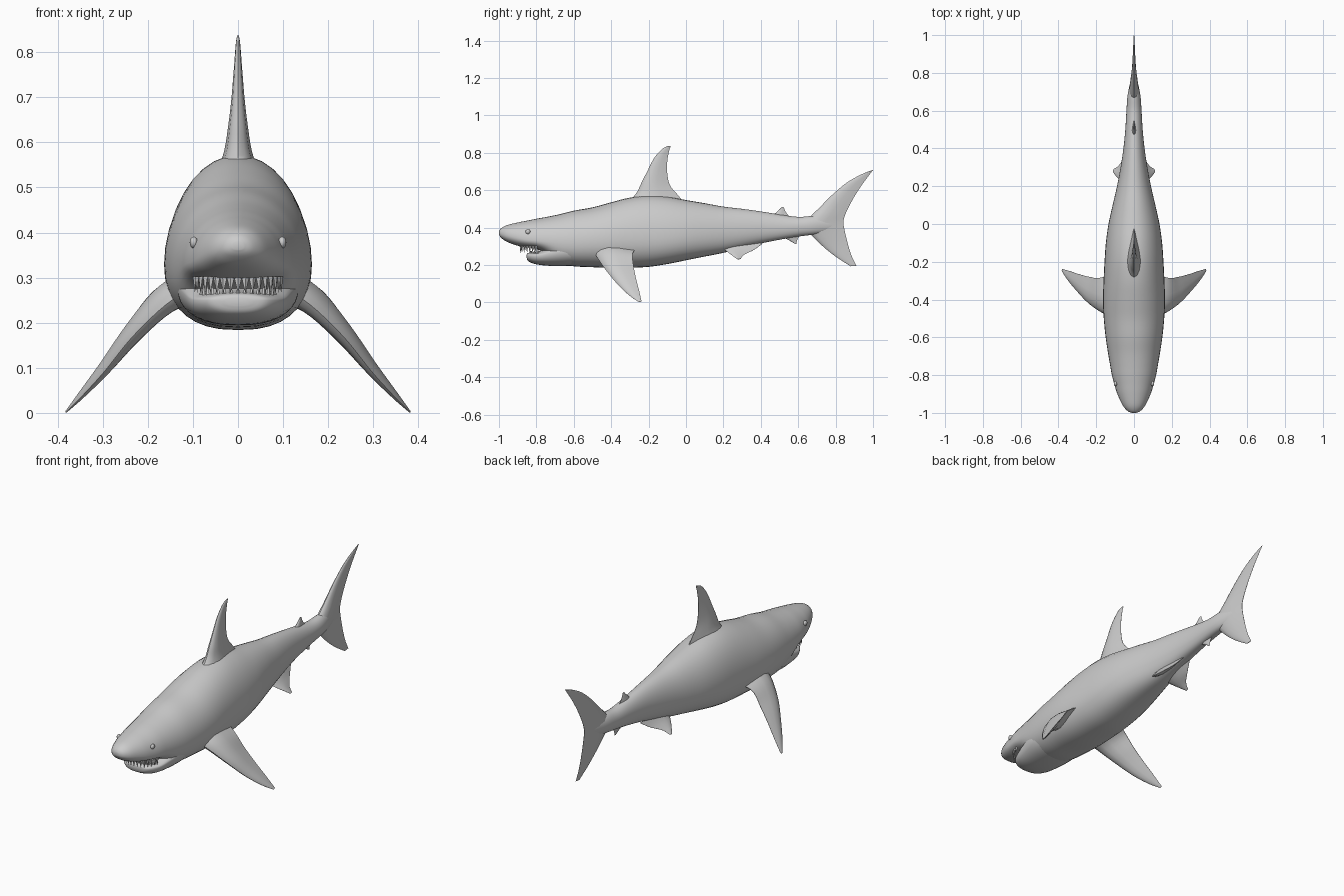
import bpy, bmesh, math
from mathutils import Vector

if "Cube" in bpy.data.objects:
    bpy.data.objects.remove(bpy.data.objects["Cube"])

skin = bpy.data.materials.new("shark grey")
skin.diffuse_color = (0.6, 0.6, 0.6, 1)
skin.use_nodes = True
skin.node_tree.nodes["Principled BSDF"].inputs["Base Color"].default_value = skin.diffuse_color


def smooth_rows(rows, steps):
    """Catmull-Rom interpolation of rows of numbers."""
    out = []
    n = len(rows)
    for i in range(n - 1):
        p0, p1, p2, p3 = (rows[max(i - 1, 0)], rows[i], rows[i + 1], rows[min(i + 2, n - 1)])
        for s in range(steps):
            t = s / steps
            out.append([0.5 * (2 * b + (c - a) * t + (2 * a - 5 * b + 4 * c - d) * t * t
                               + (3 * b - a - 3 * c + d) * t ** 3)
                        for a, b, c, d in zip(p0, p1, p2, p3)])
    out.append(list(rows[-1]))
    return out


def finish(name, bm, angle=50):
    bmesh.ops.recalc_face_normals(bm, faces=bm.faces)
    me = bpy.data.meshes.new(name)
    bm.to_mesh(me)
    bm.free()
    me.materials.append(skin)
    ob = bpy.data.objects.new(name, me)
    bpy.context.collection.objects.link(ob)
    bpy.ops.object.select_all(action='DESELECT')
    ob.select_set(True)
    bpy.context.view_layer.objects.active = ob
    bpy.ops.object.shade_smooth_by_angle(angle=math.radians(angle))
    return ob


def loft(name, rings):
    bm = bmesh.new()
    loops = [[bm.verts.new(p) for p in ring] for ring in rings]
    k = len(rings[0])
    for a, b in zip(loops, loops[1:]):
        for i in range(k):
            j = (i + 1) % k
            bm.faces.new((a[i], a[j], b[j], b[i]))
    bm.faces.new(loops[0])
    bm.faces.new(loops[-1])
    return finish(name, bm)


def hull(name, rows, steps=4, sides=36):
    """Rows of y, bottom, top, half width, height of the widest point."""
    rings = []
    for y, zb, zt, w, zc in smooth_rows(rows, steps):
        ring = []
        for i in range(sides):
            a = 2 * math.pi * i / sides
            c, s = math.cos(a), math.sin(a)
            if s >= 0:
                ring.append((w * c, y, zc + (zt - zc) * s))
            else:       # fuller, flatter belly
                x = math.copysign(abs(c) ** 0.8, c)
                ring.append((w * x, y, zc - (zc - zb) * abs(s) ** 0.9))
        rings.append(ring)
    return loft(name, rings)


def fin(name, rows, normal, steps=5, mirrored=False):
    """Rows of leading point, trailing point, thickness; rounded front, thin back."""
    normal = Vector(normal).normalized()
    foil = [(0, 0), (.04, .45), (.14, .8), (.32, 1), (.55, .8), (.8, .38), (1, .04)]
    outline = foil + [(u, -v) for u, v in reversed(foil[1:])]
    rings = []
    for r in smooth_rows([list(a) + list(b) + [t] for a, b, t in rows], steps):
        lead, trail = Vector(r[:3]), Vector(r[3:6])
        rings.append([lead.lerp(trail, u) + normal * (v * r[6] / 2) for u, v in outline])
    ob = loft(name, rings)
    if mirrored:
        ob.modifiers.new("mirror", 'MIRROR').use_mirror_merge = False
    return ob


def upright(rows):
    return [((0, a, b), (0, c, d), t) for a, b, c, d, t in rows]


# Body with snout and upper jaw
hull("body", [
    (-1.0, .362, .38, .012, .37), (-.99, .347, .395, .034, .367), (-.96, .325, .412, .06, .36),
    (-.9, .303, .427, .088, .345), (-.85, .293, .437, .104, .335), (-.8, .285, .447, .117, .33),
    (-.75, .262, .456, .126, .325), (-.68, .21, .47, .138, .32), (-.6, .193, .49, .15, .32),
    (-.5, .188, .508, .16, .325), (-.4, .184, .535, .164, .33), (-.3, .185, .56, .161, .335),
    (-.2, .19, .572, .156, .34), (-.1, .205, .565, .149, .345), (0, .225, .547, .135, .355),
    (.1, .245, .53, .113, .365), (.2, .265, .512, .09, .375), (.3, .29, .5, .071, .385),
    (.4, .315, .486, .056, .395), (.5, .335, .47, .046, .4), (.6, .352, .457, .04, .405),
    (.68, .362, .462, .034, .41), (.75, .375, .455, .02, .415), (.8, .395, .44, .008, .418)])

# Lower jaw
hull("lower_jaw", [
    (-.852, .238, .256, .03, .248), (-.845, .222, .264, .062, .25), (-.82, .209, .268, .086, .25),
    (-.78, .2, .275, .105, .252), (-.72, .195, .3, .121, .265), (-.64, .195, .32, .135, .28),
    (-.56, .2, .32, .13, .28)])

# Teeth along both jaws
def teeth(name, count, half_angle, rx, ry, yc, z, rise, length, r):
    bm = bmesh.new()
    for i in range(count):
        a = half_angle * (2 * i / (count - 1) - 1)
        base = Vector((rx * math.sin(a), yc - ry * math.cos(a), z + rise * math.sin(a) ** 2))
        tang = Vector((rx * math.cos(a), ry * math.sin(a), 0)).normalized()
        out = Vector((tang.y, -tang.x, 0))
        tip = bm.verts.new(base + Vector((0, 0, length)))
        ring = [bm.verts.new(base + tang * r * c + out * r * 0.5 * s)
                for c, s in ((1, 0), (0, 1), (-1, 0), (0, -1))]
        bm.faces.new(ring)
        for j in range(4):
            bm.faces.new((ring[j], ring[(j + 1) % 4], tip))
    finish(name, bm, 30)


teeth("upper_teeth", 17, 1.35, .098, .105, -.78, .302, 0, -.037, .009)
teeth("lower_teeth", 15, 1.3, .085, .06, -.775, .255, .008, .03, .007)

# Eyes
for side, label in ((-1, "left"), (1, "right")):
    bm = bmesh.new()
    bmesh.ops.create_uvsphere(bm, u_segments=16, v_segments=10, radius=.013)
    for v in bm.verts:
        v.co = Vector((v.co.x * .7 + side * .098, v.co.y - .845, v.co.z + .378))
    finish(label + "_eye", bm)

# Dorsal fins and underside fin near the tail
fin("dorsal_fin", upright([
    (-.32, .52, .0, .52, .10), (-.265, .585, -.04, .57, .062), (-.238, .64, -.085, .625, .044),
    (-.21, .695, -.1, .69, .03), (-.17, .772, -.1, .755, .018), (-.125, .822, -.09, .81, .01),
    (-.09, .837, -.082, .835, .004)]), (1, 0, 0))
fin("rear_dorsal_fin", upright([
    (.44, .45, .57, .44, .03), (.475, .475, .545, .468, .018), (.5, .497, .53, .49, .01),
    (.512, .51, .523, .508, .004)]), (1, 0, 0), 3)
fin("anal_fin", upright([
    (.5, .36, .62, .37, .03), (.535, .34, .6, .345, .016), (.565, .324, .592, .326, .008),
    (.58, .314, .592, .312, .004)]), (1, 0, 0), 3)

# Tail fin, lower tip to upper tip
fin("tail_fin", upright([
    (.88, .193, .912, .195, .004), (.81, .238, .885, .25, .01), (.745, .288, .862, .325, .018),
    (.68, .35, .846, .395, .034), (.63, .41, .842, .432, .05), (.665, .458, .85, .465, .046),
    (.715, .508, .87, .51, .034), (.785, .578, .903, .57, .022), (.86, .64, .942, .63, .014),
    (.935, .683, .975, .675, .008), (.992, .706, 1.0, .708, .004)]), (1, 0, 0))

# Paired pectoral and pelvic fins
fin("pectoral_fins", [
    ((.09, -.5, .285), (.09, -.25, .3), .085), ((.16, -.475, .24), (.18, -.285, .262), .062),
    ((.235, -.425, .168), (.235, -.28, .192), .045), ((.298, -.36, .09), (.29, -.266, .122), .03),
    ((.35, -.298, .033), (.338, -.25, .06), .016), ((.382, -.25, .001), (.38, -.238, .006), .004)],
    (.66, 0, .75), mirrored=True)
fin("pelvic_fins", [
    ((.03, .19, .3), (.02, .41, .315), .035), ((.06, .215, .275), (.045, .365, .282), .022),
    ((.088, .245, .252), (.08, .31, .254), .012), ((.112, .275, .23), (.108, .292, .232), .004)],
    (.6, 0, .8), 4, mirrored=True)
